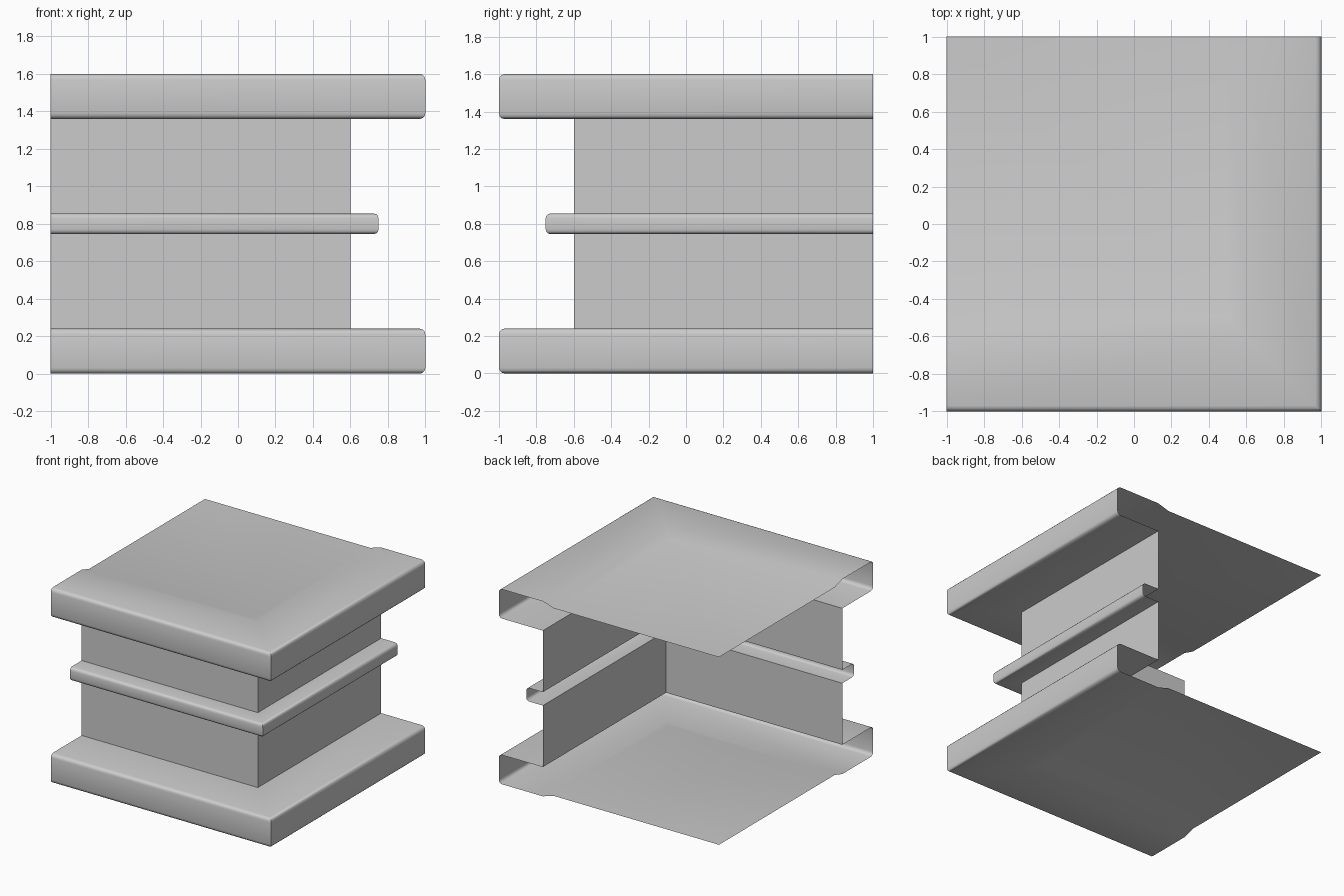
import bpy
import math

if "Cube" in bpy.data.objects:
    bpy.data.objects.remove(bpy.data.objects["Cube"])

H = 1.6       # total height
WALL = 0.6    # wall offset from centre
INNER = 0.5   # edge of the recessed centre panel
LIFT = 0.03   # panel recess


def nose(d, z0, z1, r, n=3):
    """Rounded outer edge, from bottom to top, as (offset, height) points."""
    pts = []
    for cz, a0 in ((z0 + r, -90), (z1 - r, 0)):
        for i in range(n + 1):
            a = math.radians(a0 + 90 * i / n)
            pts.append((d - r + r * math.cos(a), cz + r * math.sin(a)))
    return pts


def corner_sweep(name, profile, panel=None):
    """Sweep a profile along the front and right sides with a mitred corner."""
    verts, faces = [], []
    for d, z in profile:
        verts += [(-1, -d, z), (d, -d, z), (d, 1, z)]
    for i in range(len(profile) - 1):
        for s in (0, 1):
            a = 3 * i + s
            faces.append((a, a + 1, a + 4, a + 3))
    if panel is not None:
        # flat panel fills the inside of the corner
        b = 0 if panel == "bottom" else 3 * (len(profile) - 1)
        z = profile[0][1] if panel == "bottom" else profile[-1][1]
        verts.append((-1, 1, z))
        quad = (b, len(verts) - 1, b + 2, b + 1)
        faces.append(quad if panel == "bottom" else quad[::-1])
    mesh = bpy.data.meshes.new(name)
    mesh.from_pydata(verts, [], faces)
    obj = bpy.data.objects.new(name, mesh)
    bpy.context.collection.objects.link(obj)
    bpy.ops.object.select_all(action='DESELECT')
    obj.select_set(True)
    bpy.context.view_layer.objects.active = obj
    bpy.ops.object.shade_smooth_by_angle(angle=math.radians(35))
    return obj


# base slab with recessed underside, and its mirrored twin as the top slab
slab = [(INNER, LIFT), (WALL, 0)] + nose(1, 0, 0.24, 0.03) + [(WALL, 0.24)]
corner_sweep("base_slab", slab, "bottom")
corner_sweep("top_slab", [(d, H - z) for d, z in reversed(slab)], "top")

# walls below and above the belt
corner_sweep("lower_wall", [(WALL, 0.24), (WALL, 0.745)])
corner_sweep("upper_wall", [(WALL, 0.855), (WALL, H - 0.24)])

# belt moulding at mid height
corner_sweep("belt", [(WALL, 0.745)] + nose(0.75, 0.745, 0.855, 0.025) + [(WALL, 0.855)])
